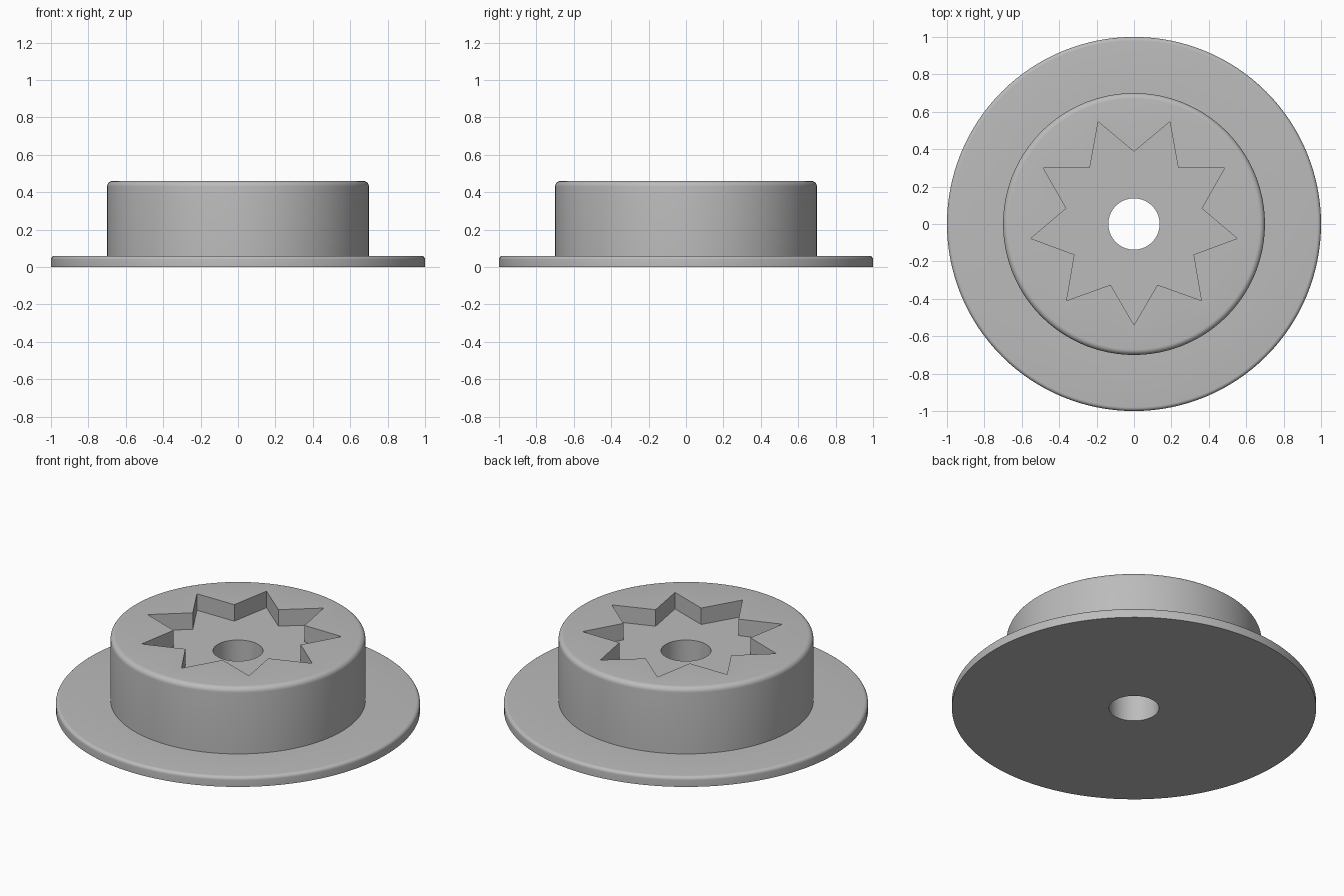
import bpy, bmesh
from math import sin, cos, pi, radians

cube = bpy.data.objects.get("Cube")
if cube:
    bpy.data.objects.remove(cube, do_unlink=True)

SEGMENTS = 128
HOLE_R = 0.137
FLOOR_Z = 0.36

grey = bpy.data.materials.new("plain grey")
grey.use_nodes = True
colour = (0.5, 0.5, 0.5, 1)
grey.diffuse_color = colour
grey.node_tree.nodes["Principled BSDF"].inputs["Base Color"].default_value = colour


def fillet(radius, top, size, steps=6):
    """Rounded top edge, from the wall up to the flat face."""
    arc = [i / steps * pi / 2 for i in range(steps + 1)]
    return [(radius - size + size * cos(a), top - size + size * sin(a)) for a in arc]


def finish(bm, name):
    bmesh.ops.recalc_face_normals(bm, faces=bm.faces)
    mesh = bpy.data.meshes.new(name)
    bm.to_mesh(mesh)
    bm.free()
    mesh.materials.append(grey)
    obj = bpy.data.objects.new(name, mesh)
    bpy.context.collection.objects.link(obj)
    return obj


def lathe(name, profile):
    """Spin a closed (radius, z) outline around the z axis."""
    bm = bmesh.new()
    verts = [bm.verts.new((r, 0, z)) for r, z in profile]
    edges = [bm.edges.new((v, verts[i - 1])) for i, v in enumerate(verts)]
    bmesh.ops.spin(bm, geom=verts + edges, cent=(0, 0, 0), axis=(0, 0, 1),
                   angle=2 * pi, steps=SEGMENTS, use_merge=True)
    bmesh.ops.remove_doubles(bm, verts=bm.verts, dist=1e-5)
    return finish(bm, name)


def star_prism(name, points, outer, inner, y, z0, z1):
    bm = bmesh.new()
    outline = []
    for i in range(points * 2):
        r = inner if i % 2 else outer
        a = radians(-90) + i * pi / points
        outline.append(bm.verts.new((r * cos(a), y + r * sin(a), z0)))
    face = bm.faces.new(outline)
    top = bmesh.ops.extrude_face_region(bm, geom=[face])["geom"]
    bmesh.ops.translate(bm, vec=(0, 0, z1 - z0),
                        verts=[v for v in top if isinstance(v, bmesh.types.BMVert)])
    return finish(bm, name)


# Flanged hub with a through hole
profile = [(HOLE_R, 0), (1, 0)] + fillet(1, 0.06, 0.02) + [(0.7, 0.06)]
profile += fillet(0.7, 0.46, 0.03) + [(HOLE_R, 0.46)]
hub = lathe("flanged_hub", profile)

# Nine-pointed star pocket in the top
cutter = star_prism("star_cutter", 9, 0.56, 0.367, 0.02, FLOOR_Z, 0.6)
cutter.hide_render = True

pocket = hub.modifiers.new("star pocket", "BOOLEAN")
pocket.operation = "DIFFERENCE"
pocket.solver = "EXACT"
pocket.object = cutter
bpy.ops.object.select_all(action="DESELECT")
bpy.context.view_layer.objects.active = hub
hub.select_set(True)
bpy.ops.object.modifier_apply(modifier=pocket.name)
bpy.data.objects.remove(cutter, do_unlink=True)
bpy.ops.object.shade_smooth_by_angle(angle=radians(30))
